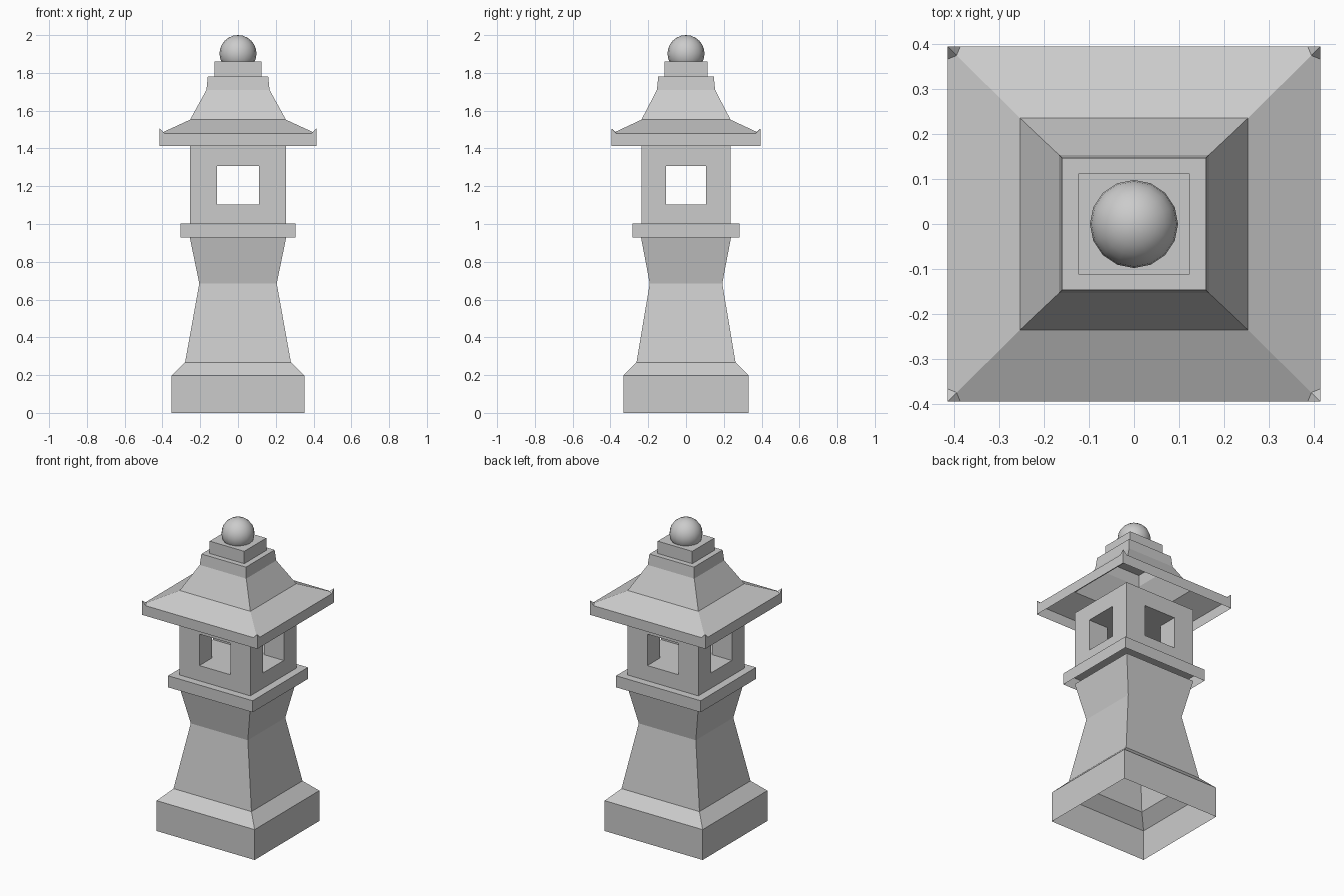
import bpy, bmesh

if "Cube" in bpy.data.objects:
    bpy.data.objects.remove(bpy.data.objects["Cube"])


def make_object(name, bm):
    bmesh.ops.recalc_face_normals(bm, faces=bm.faces)
    mesh = bpy.data.meshes.new(name)
    bm.to_mesh(mesh)
    bm.free()
    obj = bpy.data.objects.new(name, mesh)
    bpy.context.collection.objects.link(obj)
    return obj


def loft(name, levels, bottom=False, top=True):
    """Stack rectangles given as (half x, half y, z) into one shell."""
    bm = bmesh.new()
    rings = [[bm.verts.new((sx * hx, sy * hy, z))
              for sx, sy in ((-1, -1), (1, -1), (1, 1), (-1, 1))]
             for hx, hy, z in levels]
    for a, b in zip(rings, rings[1:]):
        for i in range(4):
            j = (i + 1) % 4
            bm.faces.new((a[i], a[j], b[j], b[i]))
    if bottom:
        bm.faces.new(rings[0][::-1])
    if top:
        bm.faces.new(rings[-1])
    return make_object(name, bm)


# Hollow pedestal: plinth, flared shaft and waist
loft("pedestal", [(0.352, 0.332, 0), (0.352, 0.332, 0.197), (0.28, 0.262, 0.268),
                  (0.205, 0.192, 0.685), (0.255, 0.238, 0.928)], top=False)

# Platform slab, open underneath
loft("platform", [(0.304, 0.284, 0.928), (0.304, 0.284, 1.003)])

# Lamp chamber with two crossing window tunnels
chamber = loft("lamp_chamber", [(0.254, 0.236, 1.003), (0.254, 0.236, 1.412)], bottom=True)
for name, hx, hy in (("front_window_cutter", 0.112, 0.5), ("side_window_cutter", 0.5, 0.107)):
    cutter = loft(name, [(hx, hy, 1.102), (hx, hy, 1.306)], bottom=True)
    cutter.hide_render = True
    cutter.hide_set(True)
    cut = chamber.modifiers.new(name, 'BOOLEAN')
    cut.operation = 'DIFFERENCE'
    cut.solver = 'EXACT'
    cut.object = cutter

# Roof shell with eaves, two slopes and a neck
EX, EY, EZ = 0.415, 0.395, 1.478
loft("roof", [(EX, EY, 1.412), (EX, EY, EZ), (0.254, 0.236, 1.552),
              (0.167, 0.154, 1.71), (0.16, 0.147, 1.78)])

# Small upturned tips on the four eave corners
bm = bmesh.new()
for sx in (-1, 1):
    for sy in (-1, 1):
        corner, tip, a, b, d = [bm.verts.new((sx * x, sy * y, z)) for x, y, z in (
            (EX, EY, EZ), (EX, EY, 1.506), (EX - 0.028, EY, EZ),
            (EX, EY - 0.028, EZ), (EX - 0.02, EY - 0.02, EZ + 0.009))]
        for face in ((tip, a, d), (tip, d, b), (tip, corner, a), (tip, b, corner),
                     (corner, d, a), (corner, b, d)):
            bm.faces.new(face)
make_object("eave_tips", bm)

# Square cap under the ball
loft("finial_base", [(0.124, 0.113, 1.78), (0.124, 0.113, 1.86)])

# Ball finial
bpy.ops.mesh.primitive_uv_sphere_add(segments=16, ring_count=12, radius=0.098,
                                     location=(0, 0, 1.902))
ball = bpy.context.object
ball.name = "finial_ball"
bpy.ops.object.shade_smooth()
